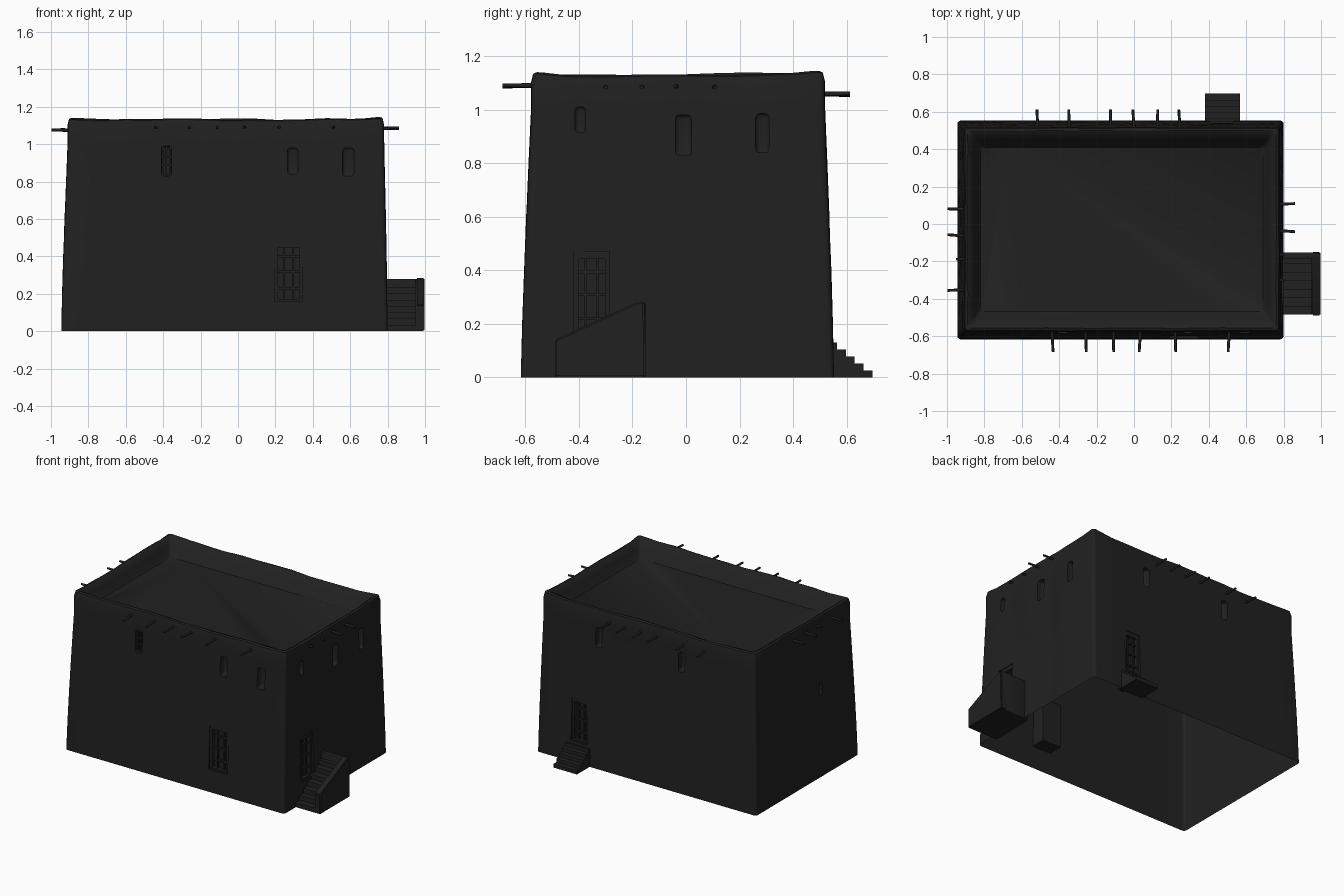
import bpy, bmesh, math, random
from mathutils import Vector

random.seed(4)
cube = bpy.data.objects.get("Cube")
if cube:
    bpy.data.objects.remove(cube)

mat = bpy.data.materials.new("dark_clay")
mat.use_nodes = True
CLAY = (0.015, 0.015, 0.015, 1)
mat.diffuse_color = CLAY
mat.node_tree.nodes["Principled BSDF"].inputs["Base Color"].default_value = CLAY


def make(name, bm, smooth=None):
    bmesh.ops.recalc_face_normals(bm, faces=bm.faces[:])
    me = bpy.data.meshes.new(name)
    bm.to_mesh(me)
    bm.free()
    me.materials.append(mat)
    ob = bpy.data.objects.new(name, me)
    bpy.context.collection.objects.link(ob)
    if smooth:
        activate(ob)
        bpy.ops.object.shade_smooth_by_angle(angle=math.radians(smooth))
    return ob


def activate(ob):
    bpy.ops.object.select_all(action='DESELECT')
    ob.select_set(True)
    bpy.context.view_layer.objects.active = ob


def box(bm, lo, hi, bevel=0):
    lo, hi = [Vector(map(f, lo, hi)) for f in (min, max)]
    verts = bmesh.ops.create_cube(bm, size=1)["verts"]
    for v in verts:
        v.co = Vector([(a + b) / 2 + c * (b - a) for a, b, c in zip(lo, hi, v.co)])
    if bevel:
        edges = list({e for v in verts for e in v.link_edges})
        bmesh.ops.bevel(bm, geom=edges, offset=bevel, segments=3, affect='EDGES', profile=0.5)


def prism(bm, profile, x0, x1):
    """Extrude a (y, z) outline along x."""
    face = bm.faces.new([bm.verts.new((x0, y, z)) for y, z in profile])
    out = bmesh.ops.extrude_face_region(bm, geom=[face])["geom"]
    for v in out:
        if isinstance(v, bmesh.types.BMVert):
            v.co.x = x1


# Battered walls: wall planes (left, right, front, back) at ground and at top
BASE, TOP = (-0.945, 0.80, -0.617, 0.553), (-0.91, 0.78, -0.577, 0.518)
SIDES = ("left", "right", "front", "back")


def wall(side, z):
    i = SIDES.index(side)
    return BASE[i] + (TOP[i] - BASE[i]) * min(z, 1) ** 1.2


def place(side, u, depth, z):
    """Point at u along a wall, depth into it, at height z."""
    return u, depth, z, side


def wall_box(bm, side, u0, u1, z0, z1, d0, d1, bevel=0):
    """Box from depth d0 to d1 behind the wall face."""
    w = wall(side, (z0 + z1) / 2)
    s = 1 if side in ("left", "front") else -1
    a, b = w + s * d0, w + s * d1
    if side in ("left", "right"):
        box(bm, (a, u0, z0), (b, u1, z1), bevel)
    else:
        box(bm, (u0, a, z0), (u1, b, z1), bevel)


def ring(bm, z, dx, dy, radius, rough, wave):
    l, r, f, b = [wall(s, z if dx == 0 else 1) for s in SIDES]
    l, r, f, b = l + dx, r - dx, f + dy, b - dy
    corners = [(r, b), (l, b), (l, f), (r, f)]
    pts = []
    for i, (cx, cy) in enumerate(corners):
        sx, sy = (1, -1, -1, 1)[i], (1, 1, -1, -1)[i]
        for k in range(5):
            a = math.radians(90 * i + 22.5 * k)
            pts.append((cx - sx * radius + radius * math.cos(a),
                        cy - sy * radius + radius * math.sin(a), 1))
        x0, y0, _ = pts[-1]
        nx, ny = corners[(i + 1) % 4]
        tx, ty = (nx + radius, y0) if i == 0 else (x0, ny + radius) if i == 1 else \
                 (nx - radius, y0) if i == 2 else (x0, ny - radius)
        for k in range(1, 12):
            t = k / 12
            pts.append((x0 + (tx - x0) * t, y0 + (ty - y0) * t, 0))
    out = []
    for x, y, corner in pts:
        dz = wave * (corner * 0.8 + 0.5 * math.sin(7 * x + 4 * y) + 0.3 * math.sin(17 * x - 11 * y))
        j = [random.uniform(-rough, rough) * (1 - corner) for _ in range(2)]
        out.append(bm.verts.new((x + j[0], y + j[1], z + dz)))
    return out


# House body: stacked rings rising over the parapet and down to the sunken roof
bm = bmesh.new()
levels = [(0, 0, 0, .02, 0, 0), (.2, 0, 0, .02, .001, 0), (.4, 0, 0, .02, .002, 0),
          (.6, 0, 0, .02, .002, 0), (.8, 0, 0, .02, .002, 0), (1.0, 0, 0, .02, .002, 0),
          (1.1, 0, 0, .02, .002, .004), (1.127, .007, .007, .02, .002, .008),
          (1.133, .02, .02, .02, .003, .008), (1.125, .036, .038, .02, .003, .008),
          (1.085, .06, .072, .02, .003, .003), (1.035, .08, .1, .02, .002, 0),
          (1.025, .09, .11, .02, 0, 0)]
rings = [ring(bm, *lv) for lv in levels]
for lo, hi in zip(rings, rings[1:]):
    n = len(lo)
    for i in range(n):
        bm.faces.new((lo[i], lo[(i + 1) % n], hi[(i + 1) % n], hi[i]))
bm.faces.new(rings[-1])
bm.faces.new(rings[0][::-1])
house = make("house_walls", bm)

# Niches for windows and doors, plus two worn corners
windows = [("front", -.41, -.355, .83, .99), ("front", .265, .32, .84, .98),
           ("front", .56, .62, .83, .98), ("right", -.415, -.375, .915, 1.01),
           ("right", -.04, .02, .83, .98), ("right", .26, .31, .84, .985),
           ("back", .305, .355, .86, 1.0), ("back", -.355, -.305, .86, 1.0),
           ("left", -.225, -.195, .58, .66)]
doors = [("front", .195, .345, .16, .475), ("right", -.42, -.285, .15, .47),
         ("back", .405, .53, .15, .455)]
bm = bmesh.new()
for side, u0, u1, z0, z1 in windows:
    wall_box(bm, side, u0, u1, z0, z1, -.08, .045, .014)
for side, u0, u1, z0, z1 in doors:
    wall_box(bm, side, u0, u1, z0, z1, -.08, .1)
for at in ((.825, .57, .3), (-.965, -.63, .45)):
    ball = bmesh.ops.create_icosphere(bm, subdivisions=2, radius=.05)["verts"]
    for v in ball:
        v.co = Vector((v.co.x, v.co.y, v.co.z * .6)) + Vector(at)
cutter = make("niche_cutter", bm)
cutter.hide_render = True
mod = house.modifiers.new("niches", 'BOOLEAN')
mod.operation, mod.solver, mod.object = 'DIFFERENCE', 'EXACT', cutter
activate(house)
bpy.ops.object.modifier_apply(modifier=mod.name)
bpy.data.objects.remove(cutter)

# Leave the body open underneath
bm = bmesh.new()
bm.from_mesh(house.data)
under = [f for f in bm.faces if all(abs(v.co.z) < 1e-4 for v in f.verts)]
bmesh.ops.delete(bm, geom=under, context='FACES')
bm.to_mesh(house.data)
bm.free()
activate(house)
bpy.ops.object.shade_smooth_by_angle(angle=math.radians(40))

# Plank doors with frame, lintel, stiles and rails
for side, u0, u1, z0, z1 in doors:
    bm = bmesh.new()
    t = .018
    wall_box(bm, side, u0, u1, z0, z1, .035, .05)
    for a in (u0, u1 - t):
        wall_box(bm, side, a, a + t, z0, z1, .01, .04)
    wall_box(bm, side, u0, u1, z1 - .028, z1, .006, .04)
    wall_box(bm, side, u0, u1, z0, z0 + .012, .01, .04)
    for k in (1, 2):
        c = u0 + (u1 - u0) * k / 3
        wall_box(bm, side, c - .005, c + .005, z0, z1, .024, .04)
    for k in (.22, .5, .76):
        c = z0 + (z1 - z0) * k
        wall_box(bm, side, u0, u1, c - .006, c + .006, .02, .04)
    make(side + "_door", bm)

# Lattice in the first front window
side, u0, u1, z0, z1 = windows[0]
bm = bmesh.new()
for c in (u0 + .008, (u0 + u1) / 2, u1 - .008):
    wall_box(bm, side, c - .004, c + .004, z0, z1, .015, .035)
for k in (.08, .36, .64, .92):
    c = z0 + (z1 - z0) * k
    wall_box(bm, side, u0, u1, c - .004, c + .004, .012, .035)
make("window_lattice", bm)

# Roof beams poking through the walls: side, tip, height, positions
beams = [("front", -.685, 1.09, (-.44, -.26, -.11, .035, .22, .51)),
         ("back", .612, 1.058, (-.515, -.345, -.125, .0, .125, .245)),
         ("left", -.998, 1.075, (.08, -.065, -.35)), ("left", -.95, 1.075, (-.185,)),
         ("right", .86, 1.086, (.105, -.035)), ("right", .805, 1.086, (-.165, -.3))]
for side, tip, z, places in beams:
    bm = bmesh.new()
    root = wall(side, 1) * .97
    for u in places:
        end = u + random.uniform(-.008, .008)
        a, b = ((root, u), (tip, end)) if side in ("left", "right") else ((u, root), (end, tip))
        a, b = Vector((*a, z)), Vector((*b, z + random.uniform(-.005, .005)))
        verts = bmesh.ops.create_cone(bm, cap_ends=True, segments=8, radius1=.009,
                                      radius2=.007, depth=(b - a).length)["verts"]
        turn = (b - a).to_track_quat('Z', 'Y')
        for v in verts:
            v.co = turn @ v.co + (a + b) / 2
    make(side + "_roof_beams", bm, 50)


def stair_profile(y0, y1, height, n):
    """Stepped outline climbing from y0 to y1."""
    pts = [(y1, 0), (y0, 0)]
    for k in range(n):
        z = height * (k + 1) / n
        pts += [(y0 + (y1 - y0) * k / n, z), (y0 + (y1 - y0) * (k + 1) / n, z)]
    return pts


# Side stairs along the wall with a sloping outer parapet
bm = bmesh.new()
prism(bm, stair_profile(-.485, -.17, .235, 7), .76, .96)
make("side_stairs", bm)
bm = bmesh.new()
prism(bm, [(-.49, 0), (-.49, .14), (-.185, .28), (-.155, .285), (-.15, 0)], .95, .998)
bmesh.ops.bevel(bm, geom=bm.edges[:], offset=.006, segments=2, affect='EDGES')
make("side_stair_parapet", bm, 50)
bm = bmesh.new()
box(bm, (.77, -.185, 0), (.97, -.152, .28), .005)
make("side_stair_end_wall", bm, 50)

# Back stairs descending away from the wall
bm = bmesh.new()
prism(bm, stair_profile(.697, .53, .13, 5), .38, .568)
make("back_stairs", bm)
